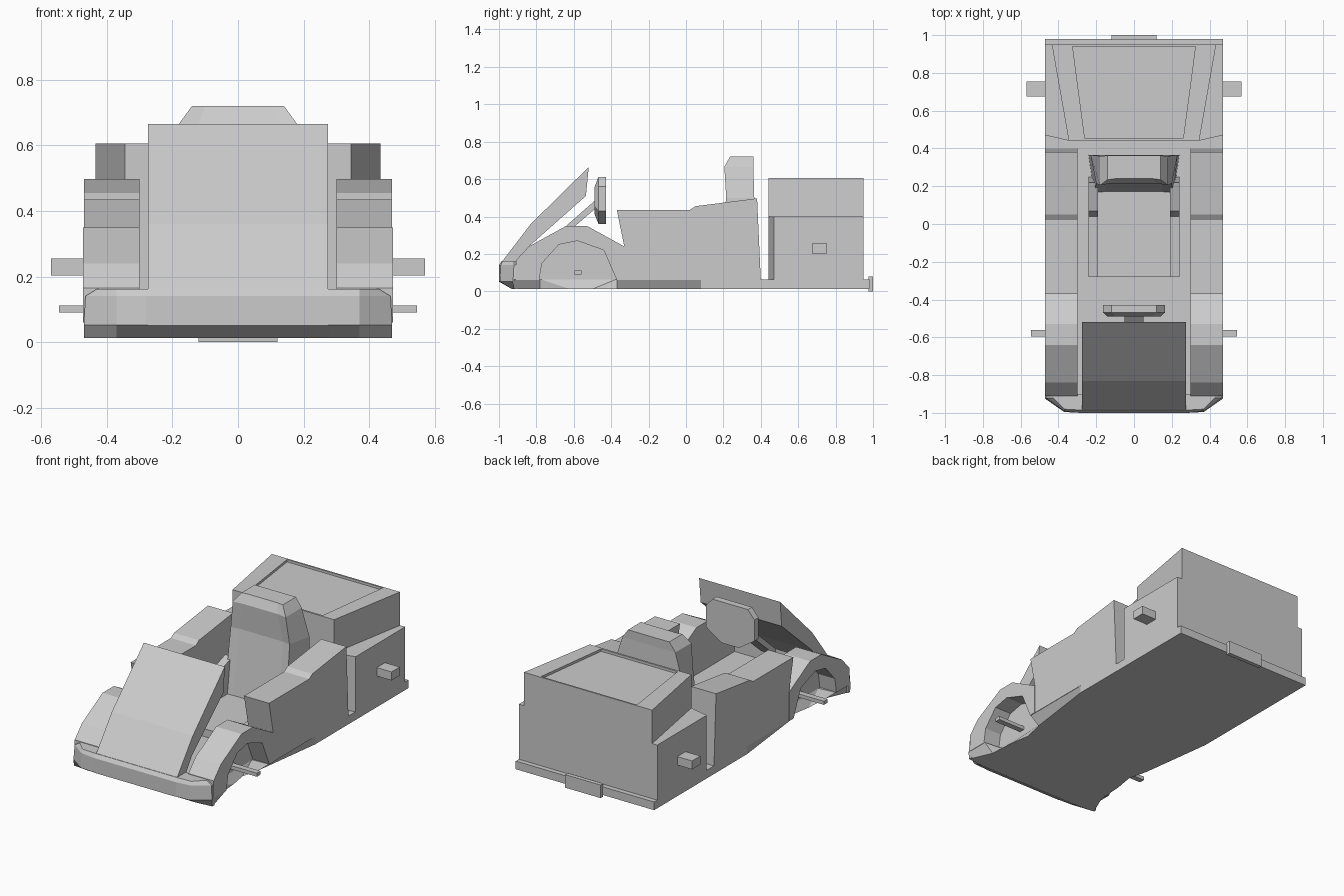
import bpy, bmesh

cube = bpy.data.objects.get("Cube")
if cube:
    bpy.data.objects.remove(cube, do_unlink=True)

grey = bpy.data.materials.new("plain_grey")
grey.use_nodes = True
grey.diffuse_color = (0.6, 0.6, 0.6, 1)
grey.node_tree.nodes["Principled BSDF"].inputs["Base Color"].default_value = (0.6, 0.6, 0.6, 1)


def loft(name, rings):
    """Closed solid through rings with equal point counts."""
    bm = bmesh.new()
    loops = [[bm.verts.new(p) for p in ring] for ring in rings]
    for a, b in zip(loops, loops[1:]):
        for i in range(len(a)):
            j = (i + 1) % len(a)
            bm.faces.new((a[i], a[j], b[j], b[i]))
    bm.faces.new(loops[0][::-1])
    bm.faces.new(loops[-1])
    bmesh.ops.recalc_face_normals(bm, faces=bm.faces[:])
    mesh = bpy.data.meshes.new(name)
    bm.to_mesh(mesh)
    bm.free()
    mesh.materials.append(grey)
    obj = bpy.data.objects.new(name, mesh)
    bpy.context.collection.objects.link(obj)
    return obj


def side_prism(name, profile, x0, x1):
    """Side profile of (y, z) points extruded across x."""
    return loft(name, [[(x, y, z) for y, z in profile] for x in (x0, x1)])


def pair(name, profile, x0, x1):
    for side, s in (("left", 1), ("right", -1)):
        side_prism(side + "_" + name, profile, s * x0, s * x1)


def plan_loft(name, layers):
    """Layers of (half outline of (x, y) points, z), mirrored in x."""
    rings = []
    for half, z in layers:
        full = half + [(-x, y) for x, y in reversed(half)]
        rings.append([(x, y, z) for x, y in full])
    return loft(name, rings)


def box(y0, y1, z0, z1):
    return [(y0, z0), (y1, z0), (y1, z1), (y0, z1)]


# Floor pan, tucked in under the sides and around the front wheel wells
plan_loft("floor_pan", [
    ([(.47, -.92), (.41, -.78), (.40, -.62), (.38, -.5), (.41, -.37), (.47, .08), (.47, .98)], .012),
    ([(.47, -.92), (.47, -.78), (.36, -.77), (.36, -.38), (.47, -.37), (.47, .08), (.47, .98)], .062)])

# Nose with bevelled corners and undercut
plan_loft("nose", [
    ([(.28, -.93), (.37, -.93), (.47, -.92), (.47, -.9)], .012),
    ([(.28, -1), (.37, -.995), (.47, -.925), (.47, -.9)], .052),
    ([(.28, -1), (.37, -.99), (.465, -.92), (.465, -.9)], .14),
    ([(.28, -.985), (.37, -.98), (.43, -.92), (.43, -.9)], .162)])

# Front fenders: arched outer shell and inner wall
crown = [(-.91, .165), (-.84, .24), (-.64, .35), (-.53, .35), (-.33, .24)]
arch = [(-.33, .06), (-.37, .06), (-.44, .22), (-.58, .27), (-.68, .25), (-.77, .15), (-.785, .06)]
pair("fender", [(-.91, .06)] + crown + arch, .36, .472)
pair("fender_inner_wall", [(-.91, .06)] + crown + [(-.33, .06)], .30, .36)

# Front shield
side_prism("front_shield", [(-1, .05), (-1, .138), (-.83, .36), (-.52, .665),
                            (-.535, .51), (-.84, .24), (-.9, .15), (-.9, .05)], -.275, .275)

# Side pods
pair("side_pod", [(-.37, .06), (-.33, .24), (-.37, .435), (.02, .435),
                  (.05, .455), (.38, .497), (.40, .06)], .30, .47)

# Rear engine housing with recessed lid
plan_loft("engine_base", [([(.34, .44), (.47, .47), (.47, .95)], z) for z in (.06, .4)])
outer = [(.345, .44), (.435, .95)]
inner = [(.26, .452), (.325, .94)]
plan_loft("engine_cover", [(outer, .4), (outer, .605), (inner, .605), (inner, .59)])
side_prism("rear_plate", box(.975, 1, 0, .08), -.12, .12)

# Axle stubs
pair("front_axle", box(-.595, -.56, .09, .112), .34, .545)
pair("rear_axle", box(.675, .755, .203, .255), .45, .57)

# Seat
side_prism("seat_cushion", box(-.28, .2, .06, .11), -.19, .19)
pair("seat_bolster", [(-.28, .06), (-.28, .17), (.04, .2), (.07, .27),
                      (.22, .32), (.25, .06)], .19, .24)
plan_loft("seat_back", [
    ([(.15, .165), (.21, .16), (.24, .365)], .06),
    ([(.15, .225), (.2, .215), (.23, .365)], .5),
    ([(.12, .215), (.18, .205), (.18, .36)], .665),
    ([(.1, .24), (.14, .235), (.14, .362)], .72)])

# Steering wheel and column
rim = [(.06, .36), (.165, .43), (.165, .56), (.12, .612)]
rim = rim + [(-x, z) for x, z in reversed(rim)]
loft("steering_wheel", [
    [(x * .85, -.49, .485 + (z - .485) * .55) for x, z in rim],
    [(x, -.468, z) for x, z in rim],
    [(x, -.428, z) for x, z in rim]])
side_prism("steering_column", [(-.47, .5), (-.47, .455), (-.8, .17), (-.8, .21)], -.05, .05)
